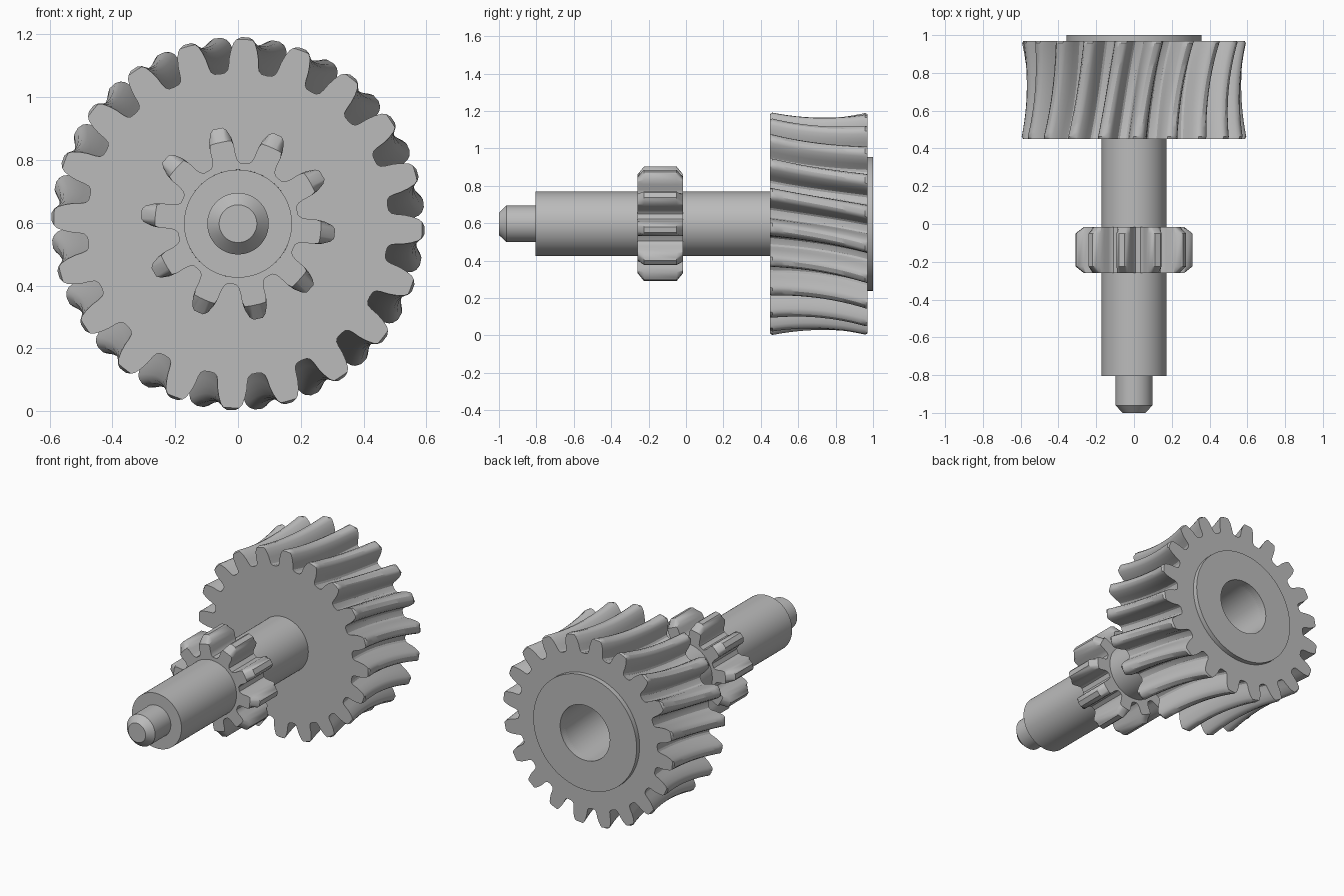
import bpy
import bmesh
from math import sin, cos, radians

cube = bpy.data.objects.get("Cube")
if cube:
    bpy.data.objects.remove(cube, do_unlink=True)

AXIS_Z = 0.597          # height of the shaft axis
BORE = 0.172            # shaft and bore radius

steel = bpy.data.materials.new("steel_grey")
steel.use_nodes = True
grey = (0.5, 0.5, 0.5, 1)
steel.diffuse_color = grey
steel.node_tree.nodes["Principled BSDF"].inputs["Base Color"].default_value = grey


def outline(half_tooth, teeth, phase):
    """Repeat a half tooth (degrees from tooth centre, radius) around the axis."""
    falling = [(-a, r) for a, r in half_tooth]
    rising = [(a, r) for a, r in reversed(half_tooth)]
    tooth = falling + rising[:-1]
    return [(phase + 360 * k / teeth + a, r) for k in range(teeth) for a, r in tooth]


def circle(sides):
    return [(360 * k / sides, 1) for k in range(sides)]


def sweep(name, points, sections, closed=False, twist=lambda y: 0, dip=lambda y: 0):
    """Stack the outline along y; each section (y, limit) trims it to a radius."""
    bm = bmesh.new()
    rings = []
    for y, limit in sections:
        ring = []
        for angle, radius in points:
            a = radians(angle + twist(y))
            r = min(radius - dip(y), limit)
            ring.append(bm.verts.new((r * sin(a), y, AXIS_Z + r * cos(a))))
        rings.append(ring)
    pairs = list(zip(rings, rings[1:]))
    if closed:
        pairs.append((rings[-1], rings[0]))
    else:
        bm.faces.new(rings[0])
        bm.faces.new(rings[-1])
    n = len(points)
    for low, high in pairs:
        for i in range(n):
            j = (i + 1) % n
            bm.faces.new((low[i], low[j], high[j], high[i]))
    bmesh.ops.recalc_face_normals(bm, faces=bm.faces)
    mesh = bpy.data.meshes.new(name)
    bm.to_mesh(mesh)
    bm.free()
    mesh.materials.append(steel)
    obj = bpy.data.objects.new(name, mesh)
    bpy.context.collection.objects.link(obj)
    bpy.ops.object.select_all(action="DESELECT")
    obj.select_set(True)
    bpy.context.view_layer.objects.active = obj
    bpy.ops.object.shade_smooth_by_angle(angle=radians(30))
    return obj


# Stepped shaft with a chamfered journal at the front
sweep("shaft", circle(72), [
    (-1, 0.06), (-0.96, 0.098), (-0.805, 0.098), (-0.805, BORE), (0.46, BORE)])

# Small straight pinion with bevelled tooth ends
pinion_tooth = [(18, 0.193), (14, 0.194), (11.5, 0.203), (10, 0.22), (9, 0.25),
                (7.5, 0.275), (5, 0.3), (2.8, 0.31)]
sweep("pinion", outline(pinion_tooth, 10, -12), [
    (-0.26, BORE), (-0.26, 0.265), (-0.225, 0.32), (-0.05, 0.32),
    (-0.015, 0.265), (-0.015, BORE)], closed=True)

# Wide worm wheel with twisted, hollowed teeth
FRONT, BACK = 0.45, 0.97
STEPS = 20


def wheel_twist(y):
    t = (y - FRONT) / (BACK - FRONT)
    return 10 * t * (0.75 + 0.25 * t)


def wheel_dip(y):
    t = 2 * (y - FRONT) / (BACK - FRONT) - 1
    return 0.027 * (1 - t * t)


wheel_tooth = [(9, 0.48), (7, 0.482), (5.9, 0.49), (5.4, 0.505), (5, 0.53),
               (4.3, 0.555), (3.4, 0.577), (2.5, 0.59), (1.2, 0.597)]
inner = FRONT + 0.012
span = BACK - FRONT - 0.024
body = [(inner + span * k / STEPS, 0.6) for k in range(STEPS + 1)]
sweep("worm_wheel", outline(wheel_tooth, 20, 2),
      [(FRONT, BORE), (FRONT, 0.587)] + body + [(BACK, 0.587), (BACK, BORE)],
      closed=True, twist=wheel_twist, dip=wheel_dip)

# Raised ring on the back of the wheel, around the open bore
sweep("hub_ring", circle(96), [
    (BACK - 0.02, BORE), (BACK - 0.02, 0.358), (1, 0.358), (1, BORE)], closed=True)
